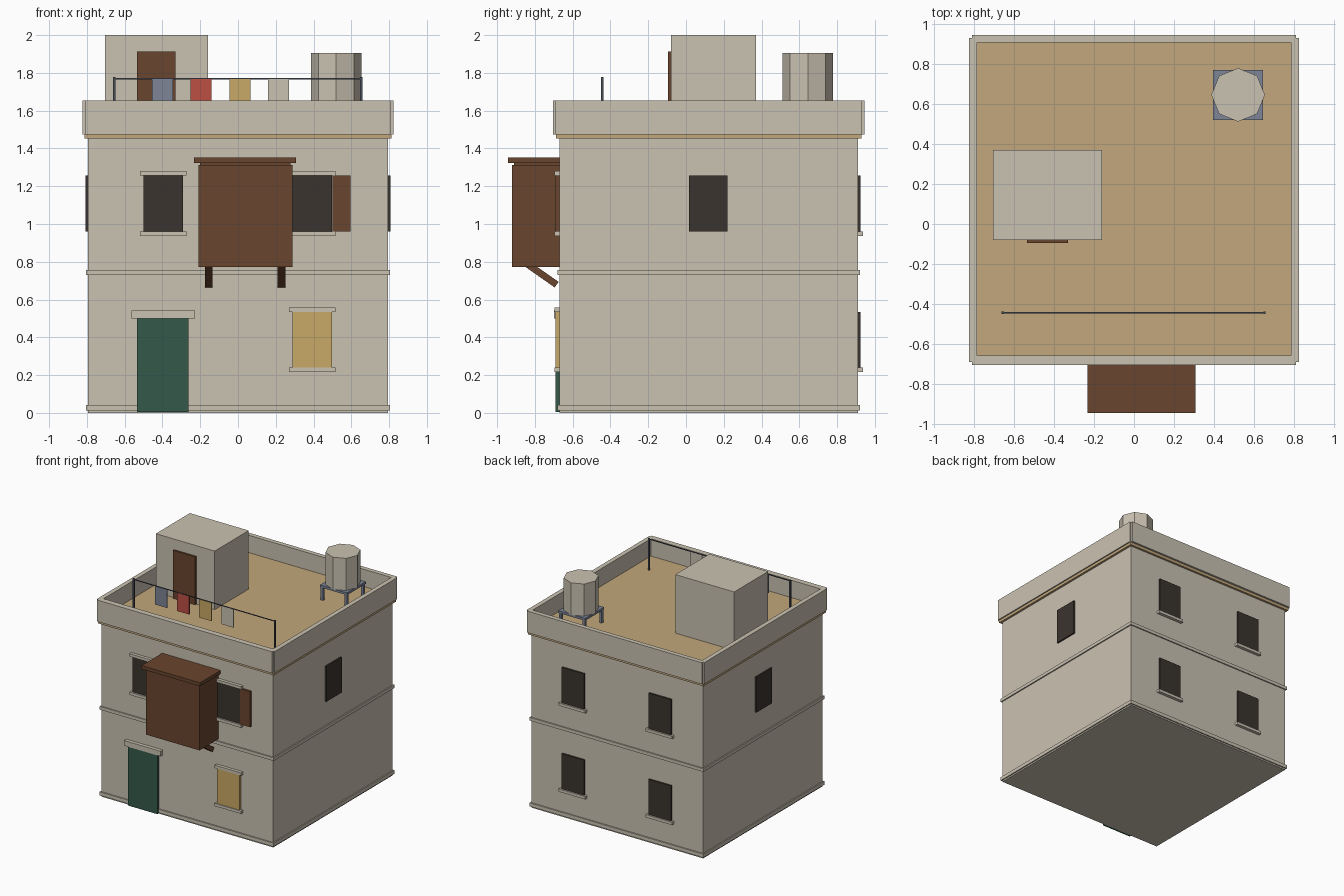
import bpy, math
from mathutils import Matrix

cube = bpy.data.objects.get("Cube")
if cube:
    bpy.data.objects.remove(cube, do_unlink=True)


def material(name, hex_code):
    # sRGB hex to linear
    rgb = []
    for i in range(3):
        c = int(hex_code[2 * i:2 * i + 2], 16) / 255
        rgb.append(c / 12.92 if c <= 0.04045 else ((c + 0.055) / 1.055) ** 2.4)
    m = bpy.data.materials.new(name)
    m.use_nodes = True
    m.diffuse_color = (*rgb, 1)
    m.node_tree.nodes["Principled BSDF"].inputs["Base Color"].default_value = (*rgb, 1)
    return m


PLASTER = material("plaster", "CAC2B2")
SAND = material("sand", "C2A77C")
WOOD = material("brown wood", "69452D")
GLASS = material("dark opening", "3A342E")
GREEN = material("green paint", "335A4A")
YELLOW = material("yellow paint", "C9A966")
RED = material("red cloth", "BC4F43")
BLUE = material("blue grey", "7D8595")
METAL = material("dark metal", "4A4F59")


def finish(name, mat):
    o = bpy.context.object
    o.name = name
    o.data.materials.append(mat)
    return o


def box(name, mat, x, y, z):
    """Box from (min, max) pairs on each axis."""
    bpy.ops.mesh.primitive_cube_add(size=1)
    o = finish(name, mat)
    size = [b - a for a, b in (x, y, z)]
    mid = [(a + b) / 2 for a, b in (x, y, z)]
    o.data.transform(Matrix.Translation(mid) @ Matrix.Diagonal((*size, 1)))
    return o


FRONT, BACK, HALF = -0.67, 0.91, 0.795
ROOF, RIM = 1.51, 1.655


def surround(name, mat, out, z):
    """Band running round the whole building."""
    box(name, mat, (-HALF - out, HALF + out), (FRONT - out, BACK + out), z)


# Main block, bands and roof
surround("walls", PLASTER, 0, (0, 1.475))
surround("base_band", PLASTER, 0.01, (0.012, 0.042))
surround("floor_band", PLASTER, 0.01, (0.73, 0.757))
surround("cornice", SAND, 0.018, (1.452, 1.475))
surround("roof_deck", SAND, 0, (1.475, ROOF))

# Parapet
for side, name in ((-1, "right"), (1, "left")):
    box("parapet_" + name, PLASTER, sorted((side * 0.785, side * 0.823)),
        (-0.69, 0.93), (1.475, RIM))
box("parapet_front", PLASTER, (-0.81, 0.81), (-0.705, -0.657), (1.475, RIM))
box("parapet_back", PLASTER, (-0.81, 0.81), (0.907, 0.945), (1.475, RIM))


# Windows with sills and lintels
def window(name, mat, cx, z, facing, depth, lintel):
    wall = FRONT if facing < 0 else BACK

    def plate(part, m, half, d, zz):
        box(name + part, m, (cx - half, cx + half),
            sorted((wall - facing * 0.01, wall + facing * d)), zz)

    plate("", mat, 0.104, depth, z)
    plate("_sill", PLASTER, 0.123, 0.026, (z[0] - 0.024, z[0]))
    if lintel:
        plate("_lintel", PLASTER, 0.123, 0.026, (z[1], z[1] + 0.024))


LOWER, UPPER = (0.24, 0.535), (0.96, 1.257)
for cx, side in ((-0.395, "right"), (0.393, "left")):
    window("front_window_" + side, GLASS, cx, UPPER, -1, 0.012, True)
    window("back_upper_window_" + side, GLASS, cx * 1.02, UPPER, 1, 0.014, False)
    window("back_lower_window_" + side, GLASS, cx * 1.02, LOWER, 1, 0.014, False)
window("ground_window", YELLOW, 0.393, LOWER, -1, 0.02, True)
box("open_shutter", WOOD, (0.5, 0.595), (-0.69, FRONT), UPPER)
for side, name in ((-1, "right"), (1, "left")):
    box("side_window_" + name, GLASS, sorted((side * 0.785, side * 0.807)),
        (0.015, 0.22), UPPER)

# Front door
box("front_door", GREEN, (-0.535, -0.262), (-0.692, FRONT), (0.004, 0.5))
box("door_lintel", PLASTER, (-0.565, -0.228), (-0.7, FRONT), (0.5, 0.543))

# Timber bay with sloping struts
box("bay", WOOD, (-0.21, 0.288), (-0.92, FRONT), (0.772, 1.312))
box("bay_neck", WOOD, (-0.2, 0.278), (-0.91, FRONT), (1.312, 1.325))
box("bay_roof", WOOD, (-0.233, 0.308), (-0.943, FRONT), (1.323, 1.352))
for cx, side in ((-0.155, "right"), (0.23, "left")):
    strut = box("bay_strut_" + side, WOOD, (-0.021, 0.021), (-0.11, 0.11), (-0.018, 0.018))
    strut.location = (cx, -0.775, 0.742)
    strut.rotation_euler.x = -math.radians(35)

# Roof stair house
box("stair_house", PLASTER, (-0.705, -0.16), (-0.08, 0.37), (ROOF, 2.0))
box("stair_house_door", WOOD, (-0.535, -0.33), (-0.095, -0.08), (ROOF, 1.912))

# Washing line
LINE_Y = -0.443
for px, side in ((-0.655, "right"), (0.652, "left")):
    box("line_pole_" + side, METAL, (px - 0.006, px + 0.006),
        (LINE_Y - 0.006, LINE_Y + 0.006), (ROOF, 1.777))
box("washing_line", METAL, (-0.655, 0.652), (LINE_Y - 0.003, LINE_Y + 0.003), (1.766, 1.772))
for i, (colour, mat) in enumerate((("blue", BLUE), ("red", RED),
                                   ("yellow", YELLOW), ("pale", PLASTER))):
    cx = -0.4 + i * 0.205
    box(colour + "_cloth", mat, (cx - 0.056, cx + 0.056),
        (LINE_Y - 0.005, LINE_Y + 0.004), (1.615, 1.767))

# Water tank on a stand
TX, TY = 0.52, 0.645
bpy.ops.mesh.primitive_cylinder_add(vertices=8, radius=0.134, depth=0.27,
                                    location=(TX, TY, 1.77))
finish("water_tank", PLASTER)
box("tank_platform", BLUE, (TX - 0.125, TX + 0.125), (TY - 0.125, TY + 0.125), (1.617, 1.636))
for sx in (-1, 1):
    for sy in (-1, 1):
        lx, ly = TX + sx * 0.11, TY + sy * 0.11
        box("tank_leg", BLUE, (lx - 0.011, lx + 0.011), (ly - 0.011, ly + 0.011), (ROOF, 1.618))
